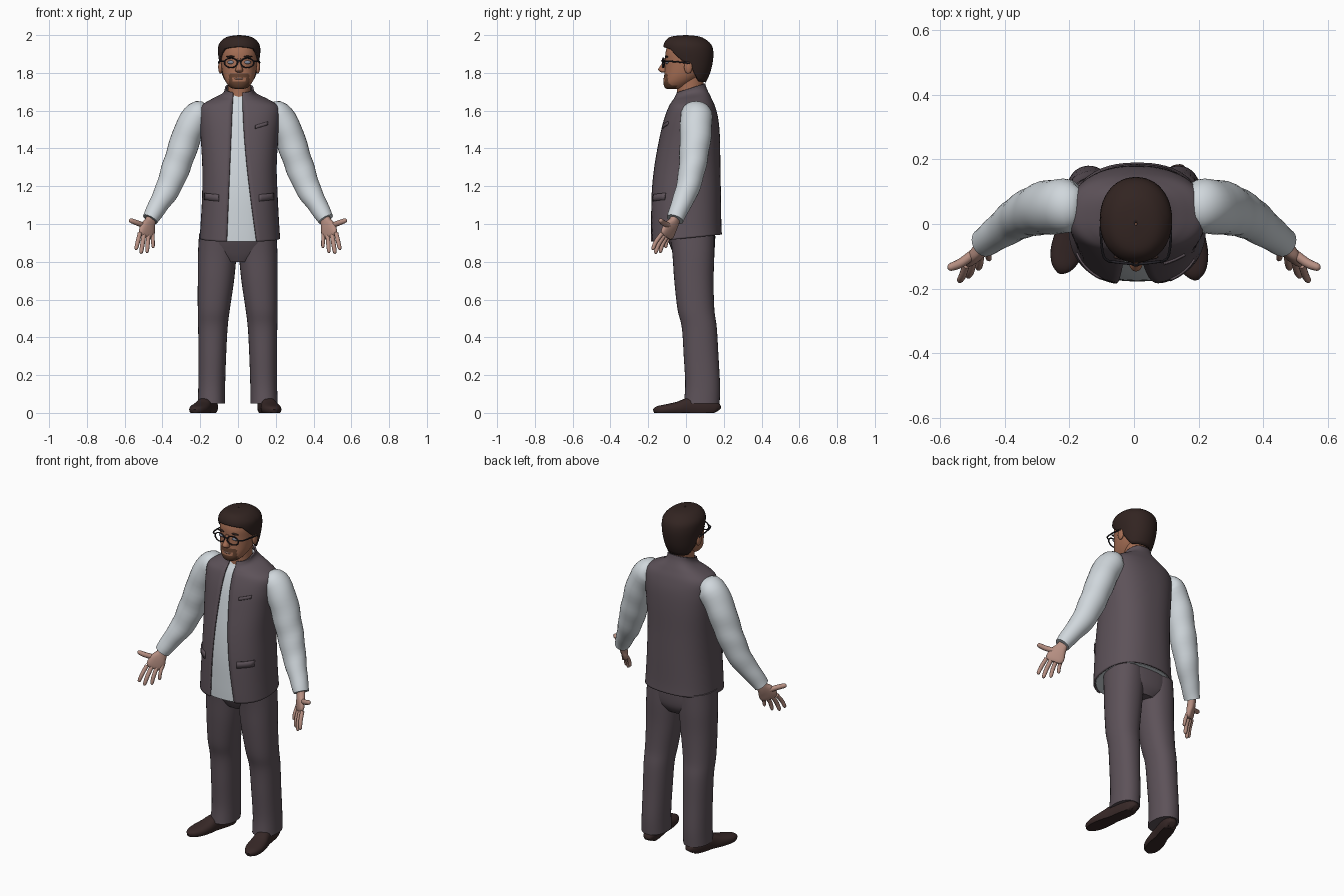
import bpy, bmesh, math
from mathutils import Vector as V

if "Cube" in bpy.data.objects:
    bpy.data.objects.remove(bpy.data.objects["Cube"])

def mat(name, r, g, b):
    lin = lambda c: (c / 255 / 12.92) if c < 11 else ((c / 255 + .055) / 1.055) ** 2.4
    m = bpy.data.materials.new(name)
    m.diffuse_color = (lin(r), lin(g), lin(b), 1)
    m.use_nodes = True
    m.node_tree.nodes["Principled BSDF"].inputs["Base Color"].default_value = m.diffuse_color
    return m

CLOTH = mat("grey_plum_cloth", 93, 82, 89)
SHIRT = mat("white_shirt", 208, 215, 220)
HAIR = mat("dark_brown_hair", 50, 36, 33)
SKIN = mat("face_skin", 165, 110, 84)
HAND = mat("hand_skin", 182, 143, 130)
BEARD = mat("beard_brown", 100, 66, 48)
SHOE = mat("shoe_leather", 55, 40, 39)
FRAME = mat("glasses_frame", 38, 36, 42)
EYE = mat("eye_blue_grey", 130, 138, 155)

# ---------- helpers ----------
def smooth(ob, angle=40):
    bpy.ops.object.select_all(action='DESELECT')
    bpy.context.view_layer.objects.active = ob
    ob.select_set(True)
    bpy.ops.object.shade_smooth_by_angle(angle=math.radians(angle))

def mesh(name, rows, mats, closed=True, caps=True, rule=None, thick=0):
    """Skin a grid of points; rows are rings when closed."""
    mats = mats if isinstance(mats, list) else [mats]
    bm = bmesh.new()
    vs = [[bm.verts.new(p) for p in r] for r in rows]
    n = len(rows[0])
    for a, b in zip(vs, vs[1:]):
        for i in range(n if closed else n - 1):
            j = (i + 1) % n
            bm.faces.new((a[i], a[j], b[j], b[i]))
    if closed and caps:
        bm.faces.new(vs[0])
        bm.faces.new(vs[-1])
    bmesh.ops.recalc_face_normals(bm, faces=bm.faces)
    if rule:
        for f in bm.faces:
            f.material_index = rule(f.calc_center_median())
    me = bpy.data.meshes.new(name)
    bm.to_mesh(me)
    bm.free()
    for m in mats:
        me.materials.append(m)
    ob = bpy.data.objects.new(name, me)
    bpy.context.collection.objects.link(ob)
    if thick:
        s = ob.modifiers.new("thickness", 'SOLIDIFY')
        s.thickness, s.offset = thick, -1
    smooth(ob)
    return ob

def spline(secs, k=5):
    """Catmull-Rom between section tuples."""
    out, S = [], [secs[0]] + list(secs) + [secs[-1]]
    for i in range(1, len(S) - 2):
        for j in range(k):
            t = j / k
            out.append(tuple(.5 * (2 * b + (c - a) * t + (2 * a - 5 * b + 4 * c - d) * t * t
                       + (3 * b - a - 3 * c + d) * t ** 3) for a, b, c, d in zip(*S[i - 1:i + 3])))
    return out + [tuple(secs[-1])]

def power(c, e):
    return math.copysign(abs(c) ** e, c)

def point(sec, a, n=2.4, inset=0):
    """Point on a horizontal ring (z, centre x, half width, front y, back y, tilt)."""
    z, cx, hw, yf, yb, tilt = sec
    y = (yf + yb) / 2 + ((yb - yf) / 2 - inset) * power(math.sin(a), 2 / n)
    return V((cx + (hw - inset) * power(math.cos(a), 2 / n), y, z + tilt * y))

def at(secs, z):
    for a, b in zip(secs, secs[1:]):
        if z <= b[0]:
            t = max(0, (z - a[0]) / max(1e-6, b[0] - a[0]))
            return tuple(p + (q - p) * t for p, q in zip(a, b))
    return secs[-1]

def interp(x, table):
    return at(table, x)[1]

def rings(name, secs, m, n=2.4, inset=0, seg=40, k=5, **kw):
    rows = [[point(s, 2 * math.pi * i / seg, n, inset) for i in range(seg)] for s in spline(secs, k)]
    return mesh(name, rows, m, **kw)

def limb(name, secs, m, ref=(0, 1, 0), seg=20, k=4, n=2, fold=0, floor=False):
    """Loft along a path of (x, y, z, side radius, radius along ref)."""
    S, rows = spline(secs, k), []
    for i, s in enumerate(S):
        t = (V(S[min(i + 1, len(S) - 1)][:3]) - V(S[max(i - 1, 0)][:3])).normalized()
        u = V(ref) - t * t.dot(V(ref))
        u.normalize()
        v, row = t.cross(u), []
        for j in range(seg):
            a = 2 * math.pi * j / seg
            w = 1 + fold * math.sin(i * 1.3 + 2 * math.sin(a))
            p = V(s[:3]) + v * s[3] * w * power(math.cos(a), 2 / n) + u * s[4] * w * power(math.sin(a), 2 / n)
            if floor:
                p.z = max(p.z, 0)
            row.append(p)
        rows.append(row)
    return mesh(name, rows, m)

def ball(name, loc, scale, m):
    bpy.ops.mesh.primitive_uv_sphere_add(segments=16, ring_count=10, location=loc)
    ob = bpy.context.object
    ob.name, ob.scale = name, scale
    ob.data.materials.append(m)
    smooth(ob, 60)

# ---------- torso: shirt, open vest, pockets ----------
torso = [(.925, .01, .213, -.19, .19, .1), (1.0, .01, .208, -.19, .187, .05),
         (1.15, .01, .2, -.186, .185, 0), (1.3, .008, .197, -.17, .182, 0),
         (1.45, .008, .205, -.142, .18, 0), (1.55, .01, .213, -.118, .172, 0),
         (1.62, .01, .208, -.092, .155, 0), (1.655, .009, .155, -.075, .135, .08),
         (1.676, .008, .1, -.065, .118, .2), (1.692, .007, .08, -.058, .108, .28),
         (1.712, .006, .076, -.05, .102, .32)]
rings("shirt_body", torso[:-1], SHIRT, inset=.012)

def front_angle(s, x):
    c = max(-1, min(1, (x - s[1]) / s[2]))
    return math.acos(power(c, 1.2))

rows = []
for s in spline(torso):
    t = max(0, (1.66 - s[0]) / .75)
    a0 = -front_angle(s, .024 + .078 * t ** 1.6)
    a1 = 2 * math.pi - front_angle(s, -.028 - .033 * t)
    rows.append([point(s, a0 + (a1 - a0) * i / 56) for i in range(57)])
mesh("vest", rows, CLOTH, closed=False, thick=.01)

fine = spline(torso)
for name, x0, x1, z, h, rise in (("breast_pocket", .09, .155, 1.515, .018, .3),
                                 ("right_pocket", .11, .185, 1.125, .035, .1),
                                 ("left_pocket", -.175, -.1, 1.125, .035, -.1)):
    patch = []
    for j in range(3):
        row = []
        for i in range(7):
            x = x0 + (x1 - x0) * i / 6
            s = at(fine, z + h * j / 2 + rise * (x - (x0 + x1) / 2))
            row.append(point(s, -front_angle(s, x), inset=-.006))
        patch.append(row)
    mesh(name, patch, CLOTH, closed=False, thick=.008)

# ---------- trousers and shoes ----------
rings("trouser_seat", [(.8, 0, .09, -.045, .12, 0), (.85, 0, .17, -.07, .148, 0),
                       (.93, .003, .195, -.1, .155, 0), (1.0, .005, .18, -.1, .15, 0)], CLOTH)
for side, s in (("right", 1), ("left", -1)):
    leg = [(.95, .1, .1, -.085, .15, 0), (.84, .104, .102, -.072, .15, 0), (.7, .111, .096, -.062, .146, 0),
           (.55, .122, .085, -.045, .15, 0), (.45, .127, .078, -.022, .163, 0), (.3, .13, .073, -.012, .172, 0),
           (.15, .133, .071, -.004, .18, 0), (.05, .135, .072, -.012, .178, 0)]
    rings(side + "_trouser_leg", [(z, s * x + (.003 if s > 0 else -.006), w, f, b, t) for z, x, w, f, b, t in leg],
          CLOTH, n=2.2, seg=32)
    heel, toe = (V((.135, .168, 0)), V((.192, -.17, 0))) if s > 0 else (V((-.135, .162, 0)), V((-.228, -.15, 0)))
    shoe = []
    for t, w, h in ((0, .018, .03), (.04, .034, .06), (.2, .042, .085), (.45, .042, .08), (.62, .05, .06),
                    (.8, .05, .046), (.94, .034, .036), (1, .01, .02)):
        p = heel.lerp(toe, t)
        shoe.append((p.x, p.y, h * .4, w, h * .6))
    limb(side + "_shoe", shoe, SHOE, ref=(0, 0, 1), n=2.5, floor=True)

# ---------- arms and hands ----------
    def mir(secs):
        return [(s * q[0],) + tuple(q[1:]) for q in secs]
    limb(side + "_sleeve", mir([(.165, .055, 1.6, .03, .05), (.205, .055, 1.585, .074, .082), (.262, .052, 1.49, .079, .084),
         (.3, .043, 1.38, .077, .078), (.335, .03, 1.28, .074, .07), (.375, .006, 1.18, .065, .062),
         (.425, -.03, 1.095, .052, .052), (.465, -.058, 1.025, .043, .045)]), SHIRT, seg=28, fold=.02)
    ref = (s * .61, .79, 0)
    limb(side + "_palm", mir([(.455, -.05, 1.045, .027, .022), (.466, -.064, 1.01, .032, .022),
         (.477, -.084, .98, .047, .021), (.485, -.1, .945, .05, .016), (.488, -.106, .93, .035, .01)]), HAND, ref=ref, n=2.5)
    for name, a, b, r in (("thumb", (.492, -.088, .99), (.577, -.136, 1.022), .0145),
                          ("index_finger", (.52, -.127, .95), (.541, -.176, .862), .0115),
                          ("middle_finger", (.497, -.11, .948), (.514, -.162, .842), .012),
                          ("ring_finger", (.474, -.092, .948), (.482, -.137, .846), .0115),
                          ("little_finger", (.452, -.075, .952), (.449, -.108, .872), .01)):
        pts = []
        for t, q in ((0, 1), (.5, 1), (.85, .88), (.96, .6), (1, .15)):
            p = V(a).lerp(V(b), t)
            p.y -= .008 * math.sin(math.pi * t)
            pts.append((*p, r * q, r * q))
        limb(side + "_" + name, mir(pts), HAND, ref=ref, seg=12, k=3)

# ---------- head, neck, hair ----------
CX = .006
rings("neck", [(1.62, CX, .066, -.052, .09, 0), (1.7, CX, .06, -.048, .09, 0), (1.8, CX, .062, -.05, .095, 0)], SKIN, n=2)

def beard_rule(p):
    x = abs(p.x - CX)
    if p.y > -.05 or x > .055:
        return 0
    chin = p.z < 1.755 and p.z < 1.765 - x * .2
    moustache = 1.777 < p.z < 1.797 and x < .05
    return 1 if chin or moustache or (x > .036 and p.z < 1.79) else 0

rings("head", [(1.715, CX, .02, -.1, -.05, 0), (1.722, CX, .045, -.112, -.01, 0), (1.745, CX, .066, -.12, .03, 0),
               (1.775, CX, .081, -.117, .07, 0), (1.81, CX, .09, -.113, .1, 0), (1.86, CX, .096, -.11, .122, 0),
               (1.91, CX, .097, -.108, .125, 0), (1.955, CX, .085, -.09, .11, 0), (1.98, CX, .05, -.05, .07, 0)],
      [SKIN, BEARD], n=2.2, seg=56, k=6, rule=beard_rule)

cap = spline([(1.74, CX, .076, -.04, .1, 0), (1.8, CX, .095, -.08, .128, 0), (1.86, CX, .106, -.1, .142, 0),
              (1.91, CX, .112, -.117, .145, 0), (1.95, CX, .108, -.118, .134, 0), (1.98, CX, .083, -.1, .1, 0),
              (1.994, CX, .052, -.07, .065, 0), (2.0, CX, .004, -.005, .005, 0)], 6)
hairline = [(-1, 1.75), (-.45, 1.755), (-.15, 1.8), (0, 1.85), (.3, 1.86), (.5, 1.89), (.7, 1.925), (1, 1.937)]
cols = []
for i in range(48):
    a = 2 * math.pi * i / 48
    zb = interp(-math.sin(a), hairline)
    cols.append([point(at(cap, zb + (2 - zb) * math.sin(math.pi / 2 * j / 20)), a, 2.1) for j in range(21)])
mesh("hair", [[c[j] for c in cols] for j in range(21)], HAIR, caps=False, thick=.014)

# ---------- face details and glasses ----------
rings("nose", [(1.802, CX, .008, -.128, -.1, 0), (1.808, CX, .02, -.14, -.1, 0), (1.82, CX, .019, -.147, -.1, 0),
               (1.845, CX, .012, -.131, -.1, 0), (1.875, CX, .009, -.118, -.1, 0)], SKIN, n=2, seg=16)
ball("mouth", (CX, -.115, 1.769), (.024, .006, .005), HAND)
for side, s in (("right", 1), ("left", -1)):
    x = CX + s * .043
    ball(side + "_ear", (CX + s * .099, .012, 1.83), (.012, .022, .034), SKIN)
    ball(side + "_eye", (x, -.1, 1.856), (.02, .009, .009), EYE)
    ball(side + "_eyebrow", (x, -.102, 1.886), (.027, .008, .005), HAIR)
    bpy.ops.mesh.primitive_torus_add(major_segments=28, minor_segments=8, major_radius=.035, minor_radius=.0042,
                                     location=(x, -.12, 1.853), rotation=(math.pi / 2, 0, s * .12))
    rim = bpy.context.object
    rim.name, rim.scale = side + "_glasses_rim", (1, .72, 1)
    rim.data.materials.append(FRAME)
    smooth(rim, 60)
    limb(side + "_glasses_temple", [(CX + s * .078, -.118, 1.862, .004, .004), (CX + s * .1, -.1, 1.862, .004, .004),
         (CX + s * .108, -.04, 1.858, .004, .004), (CX + s * .107, .02, 1.85, .004, .004)], FRAME, ref=(0, 0, 1), seg=8)
limb("glasses_bridge", [(CX - .012, -.124, 1.86, .004, .004), (CX, -.128, 1.864, .004, .004),
     (CX + .012, -.124, 1.86, .004, .004)], FRAME, ref=(0, 0, 1), seg=8)
